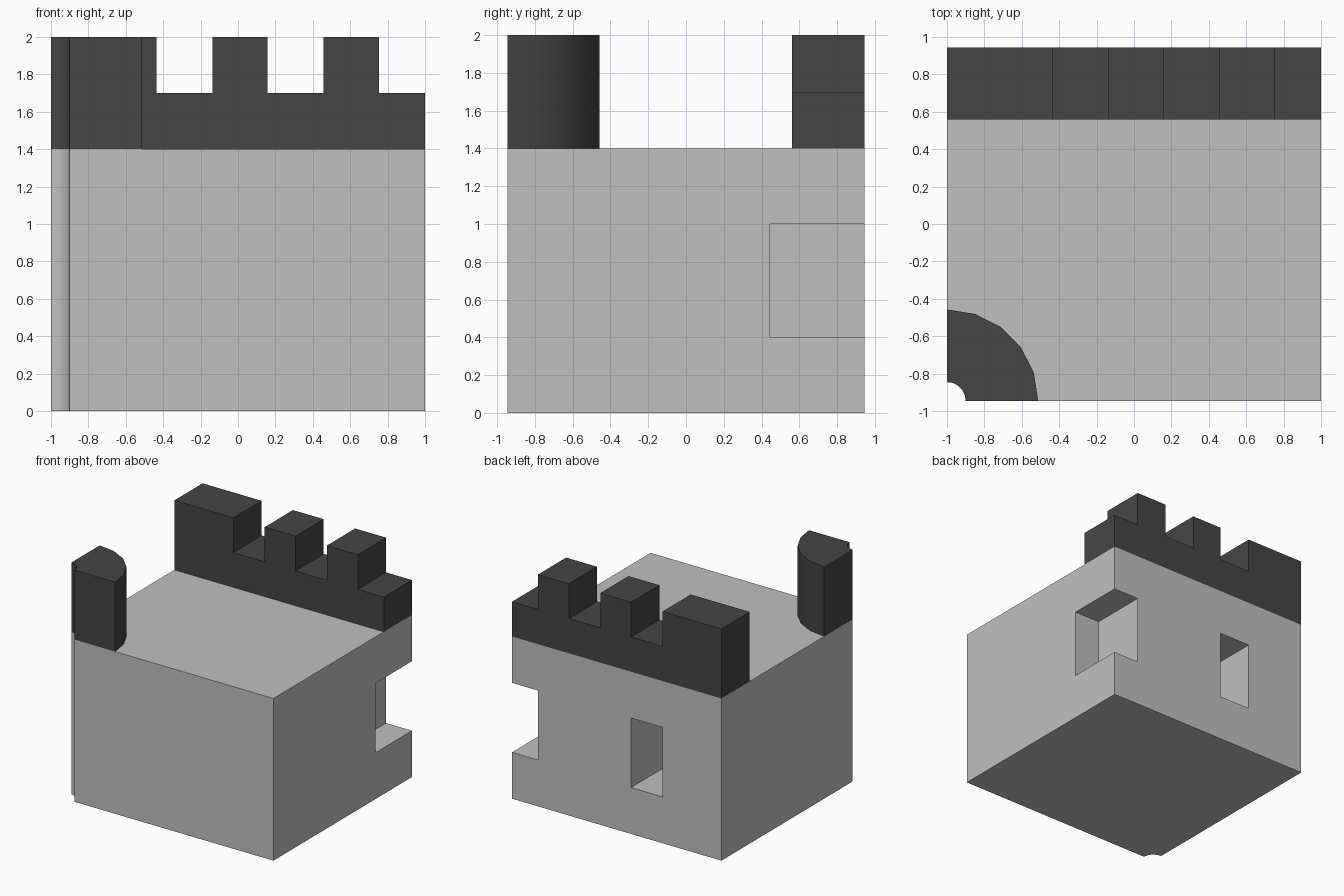
import bpy, bmesh, math

if "Cube" in bpy.data.objects:
    bpy.data.objects.remove(bpy.data.objects["Cube"])

HY = 0.945          # half depth
WALL_TOP, TOP = 1.4, 2.0


def material(name, value):
    m = bpy.data.materials.new(name)
    m.diffuse_color = (value, value, value, 1)
    m.use_nodes = True
    m.node_tree.nodes["Principled BSDF"].inputs["Base Color"].default_value = m.diffuse_color
    return m


stone = material("light_stone", 0.53)
dark = material("dark_stone", 0.06)


def prism(name, points, depth, mat):
    """Extrude a closed 3D outline along a depth vector."""
    bm = bmesh.new()
    face = bm.faces.new([bm.verts.new(p) for p in points])
    new = bmesh.ops.extrude_face_region(bm, geom=[face])["geom"]
    bmesh.ops.translate(bm, vec=depth,
                        verts=[v for v in new if isinstance(v, bmesh.types.BMVert)])
    bmesh.ops.recalc_face_normals(bm, faces=bm.faces)
    mesh = bpy.data.meshes.new(name)
    bm.to_mesh(mesh)
    bm.free()
    mesh.materials.append(mat)
    ob = bpy.data.objects.new(name, mesh)
    bpy.context.collection.objects.link(ob)
    return ob


def smooth(ob):
    bpy.ops.object.select_all(action='DESELECT')
    ob.select_set(True)
    bpy.context.view_layer.objects.active = ob
    bpy.ops.object.shade_smooth_by_angle(angle=math.radians(30))


def arc(radius, z, steps=5):
    """Quarter arc about the front left corner, from +y round to +x."""
    angles = [math.pi / 2 * i / steps for i in range(steps + 1)]
    return [(-1 + radius * math.sin(a), -HY + radius * math.cos(a), z) for a in angles]


# Main block with a scooped front left corner
block = prism("wall_block", arc(0.1, 0) + [(1, -HY, 0), (1, HY, 0), (-1, HY, 0)],
              (0, 0, WALL_TOP), stone)

# Window recesses in the back wall, the second one opening at the corner
for x0, x1 in ((-0.437, -0.137), (0.753, 1.2)):
    cutter = prism("window_cutter",
                   [(x0, 0.445, 0.4), (x1, 0.445, 0.4), (x1, 0.445, 1), (x0, 0.445, 1)],
                   (0, 0.8, 0), stone)
    cutter.hide_render = True
    mod = block.modifiers.new("window", 'BOOLEAN')
    mod.operation, mod.solver, mod.object = 'DIFFERENCE', 'EXACT', cutter
    bpy.context.view_layer.objects.active = block
    bpy.ops.object.modifier_apply(modifier=mod.name)
    bpy.data.objects.remove(cutter)
smooth(block)

# Quarter-round corner turret
turret = prism("corner_turret", arc(0.1, WALL_TOP) + arc(0.488, WALL_TOP)[::-1],
               (0, 0, TOP - WALL_TOP), dark)
smooth(turret)

# Battlement along the back, as one stepped outline
outline = [(1, 0.56, WALL_TOP), (-1, 0.56, WALL_TOP)]
for x0, x1 in ((-1, -0.437), (-0.137, 0.157), (0.457, 0.753)):
    if x0 > -1:
        outline.append((x0, 0.56, 1.7))
    outline += [(x0, 0.56, TOP), (x1, 0.56, TOP), (x1, 0.56, 1.7)]
outline.append((1, 0.56, 1.7))
prism("battlement", outline, (0, HY - 0.56, 0), dark)
